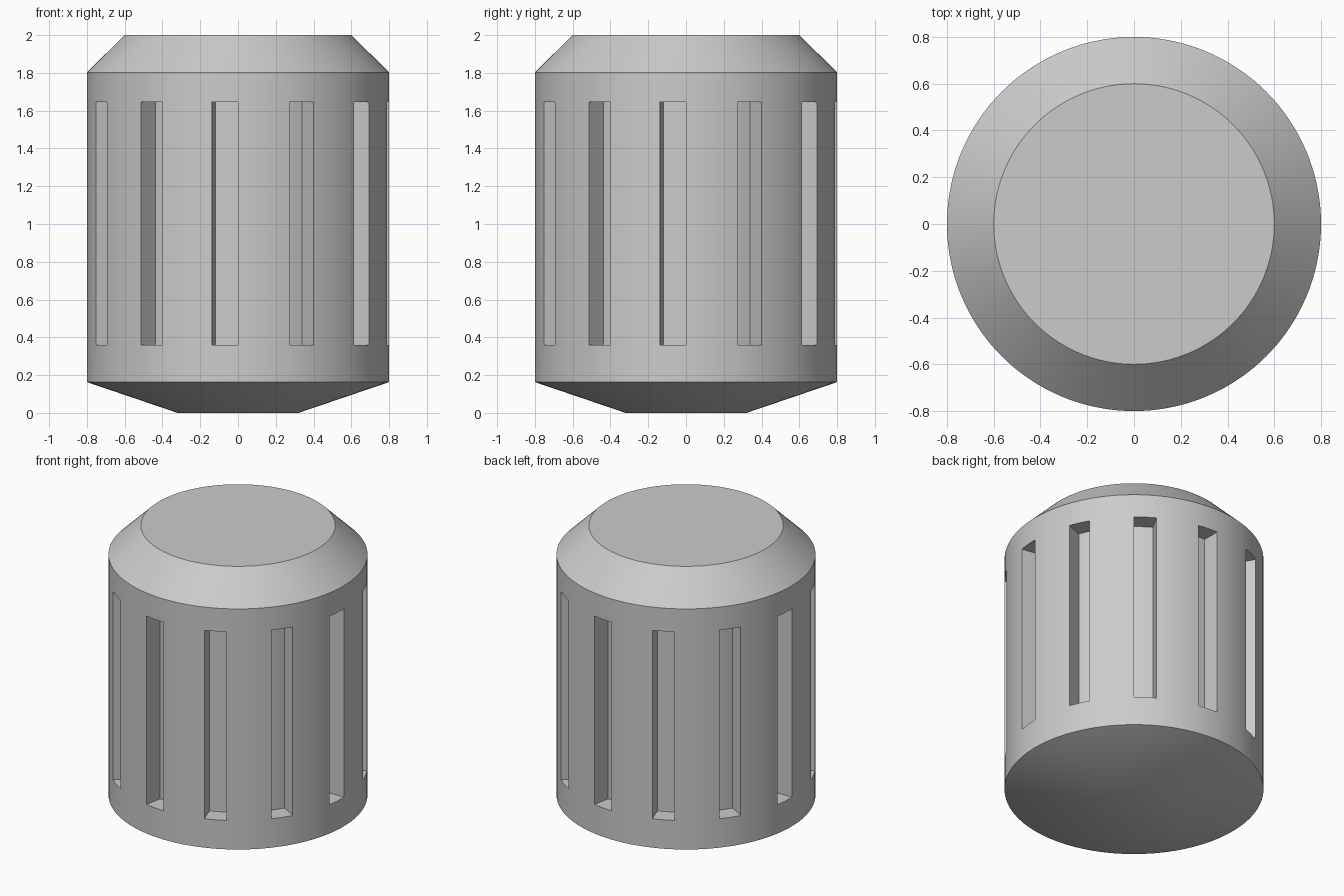
import bpy, bmesh, math

cube = bpy.data.objects.get("Cube")
if cube:
    bpy.data.objects.remove(cube)

SEGMENTS = 144
STEP = 360 / SEGMENTS
SLOT_BOTTOM, SLOT_TOP = 0.36, 1.645
FLOOR_SCALE = 0.85

# One grey material
grey = bpy.data.materials.new("grey")
grey.use_nodes = True
colour = (0.6, 0.6, 0.6, 1)
grey.diffuse_color = colour
grey.node_tree.nodes["Principled BSDF"].inputs["Base Color"].default_value = colour

# Turned profile as radius and height
profile = [(0.32, 0), (0.8, 0.163), (0.8, SLOT_BOTTOM), (0.8, SLOT_TOP),
           (0.8, 1.803), (0.6, 2)]
bm = bmesh.new()
rings = []
for radius, z in profile:
    angles = [math.radians(i * STEP) for i in range(SEGMENTS)]
    rings.append([bm.verts.new((radius * math.cos(a), radius * math.sin(a), z))
                  for a in angles])

bands = []
for low, high in zip(rings, rings[1:]):
    bands.append([bm.faces.new((low[i], low[(i + 1) % SEGMENTS],
                                high[(i + 1) % SEGMENTS], high[i]))
                  for i in range(SEGMENTS)])

# Bottom fan and flat top
centre = bm.verts.new((0, 0, 0))
for i in range(SEGMENTS):
    bm.faces.new((centre, rings[0][(i + 1) % SEGMENTS], rings[0][i]))
bm.faces.new(rings[-1])

# Twelve radial grip slots, each a third of its pitch wide
slot_faces = [f for i, f in enumerate(bands[2]) if (i + 0.5) * STEP % 30 > 20]
result = bmesh.ops.extrude_face_region(bm, geom=slot_faces)
for v in result["geom"]:
    if isinstance(v, bmesh.types.BMVert):
        v.co.x *= FLOOR_SCALE
        v.co.y *= FLOOR_SCALE
leftover = [f for f in slot_faces if f.is_valid]
if leftover:
    bmesh.ops.delete(bm, geom=leftover, context="FACES")
bmesh.ops.recalc_face_normals(bm, faces=bm.faces)

mesh = bpy.data.meshes.new("knob_body")
bm.to_mesh(mesh)
bm.free()
mesh.materials.append(grey)
knob = bpy.data.objects.new("knob_body", mesh)
bpy.context.collection.objects.link(knob)

# Smooth sides with sharp rims and slot edges
bpy.ops.object.select_all(action="DESELECT")
knob.select_set(True)
bpy.context.view_layer.objects.active = knob
bpy.ops.object.shade_smooth_by_angle(angle=math.radians(30))
